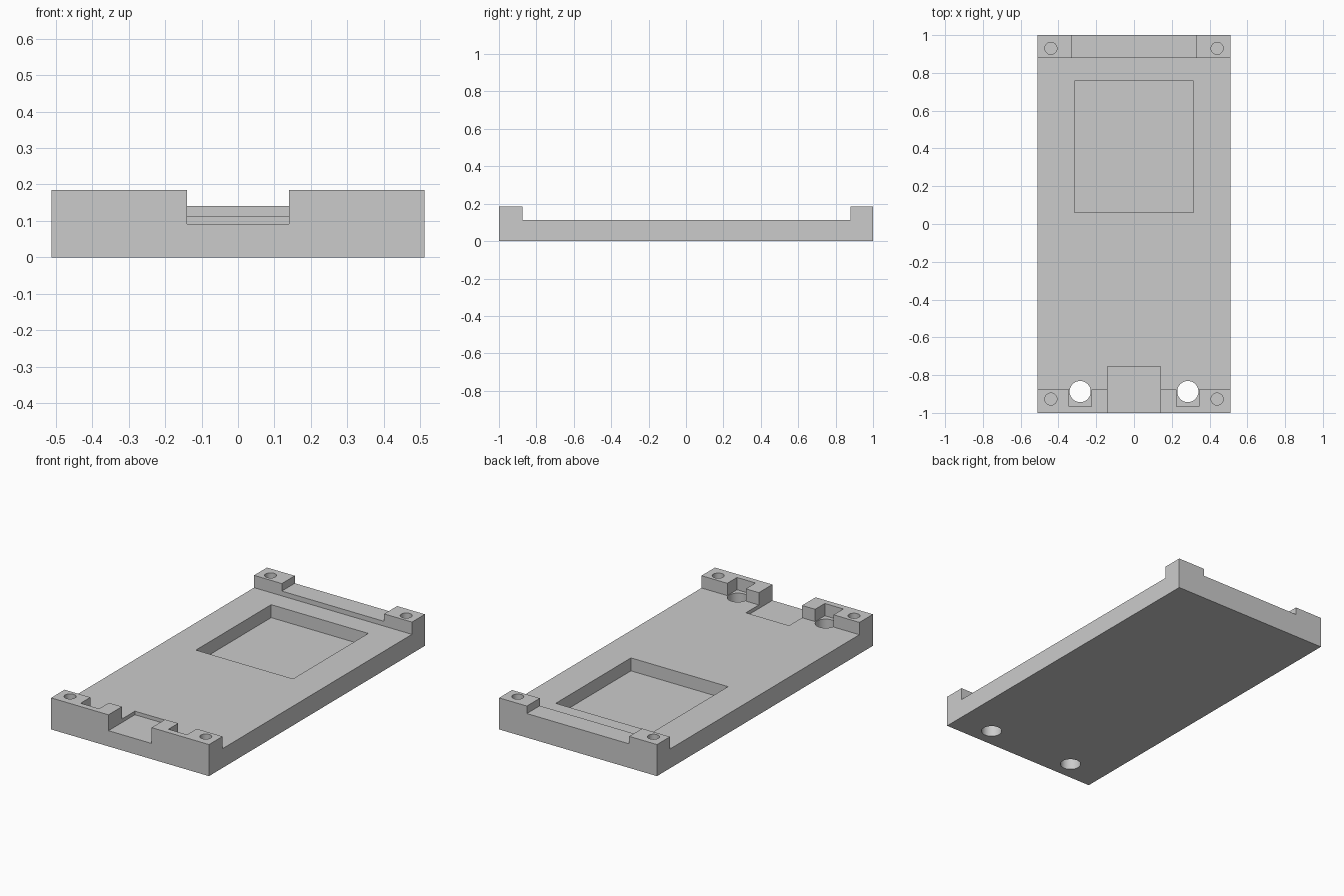
import bpy
import math

default_cube = bpy.data.objects.get("Cube")
if default_cube:
    bpy.data.objects.remove(default_cube, do_unlink=True)

WIDTH, HEIGHT = 1.024, 0.185
DECK = 0.113       # height of the main deck
ABOVE = 0.3        # cutters reach past the top

grey = bpy.data.materials.new("plain_grey")
grey.use_nodes = True
colour = (0.6, 0.6, 0.6, 1)
grey.diffuse_color = colour
grey.node_tree.nodes["Principled BSDF"].inputs["Base Color"].default_value = colour


def box(name, x0, x1, y0, y1, z0, z1):
    bpy.ops.mesh.primitive_cube_add(
        size=1, location=((x0 + x1) / 2, (y0 + y1) / 2, (z0 + z1) / 2))
    ob = bpy.context.object
    ob.name = name
    ob.scale = (x1 - x0, y1 - y0, z1 - z0)
    bpy.ops.object.transform_apply(location=True, rotation=False, scale=True)
    ob.data.materials.append(grey)
    return ob


def drill(name, x, y, radius, z0):
    bpy.ops.mesh.primitive_cylinder_add(
        vertices=48, radius=radius, depth=ABOVE - z0, location=(x, y, (ABOVE + z0) / 2))
    ob = bpy.context.object
    ob.name = name
    ob.data.materials.append(grey)
    return ob


def cut(target, cutter):
    cutter.hide_render = True
    mod = target.modifiers.new(cutter.name, "BOOLEAN")
    mod.operation = "DIFFERENCE"
    mod.solver = "EXACT"
    mod.object = cutter
    bpy.context.view_layer.objects.active = target
    bpy.ops.object.modifier_apply(modifier=mod.name)
    bpy.data.objects.remove(cutter, do_unlink=True)


# Tray body, with the deck lowered between the two end rails
tray = box("tray", -WIDTH / 2, WIDTH / 2, -1, 1, 0, HEIGHT)
cut(tray, box("deck_cutter", -1, 1, -0.875, 0.88, DECK, ABOVE))

# Rear rail gap, front slot and sunken rectangular pocket
cut(tray, box("rear_gap_cutter", -0.332, 0.332, 0.8, 1.2, 0.141, ABOVE))
cut(tray, box("front_slot_cutter", -0.14, 0.14, -1.2, -0.755, 0.092, ABOVE))
cut(tray, box("pocket_cutter", -0.315, 0.315, 0.06, 0.757, 0.037, ABOVE))

# Mirrored recesses, through holes and blind corner holes
for side in (-1, 1):
    x = side * 0.285
    cut(tray, box("recess_cutter", x - 0.06, x + 0.06, -0.965, -0.8, DECK, ABOVE))
    cut(tray, drill("through_hole_cutter", x, -0.887, 0.056, -0.1))
    for y in (-0.927, 0.93):
        cut(tray, drill("corner_hole_cutter", side * 0.44, y, 0.032, 0.06))

# Smooth hole walls, sharp box edges
bpy.ops.object.select_all(action="DESELECT")
tray.select_set(True)
bpy.context.view_layer.objects.active = tray
bpy.ops.object.shade_smooth_by_angle(angle=math.radians(30))
